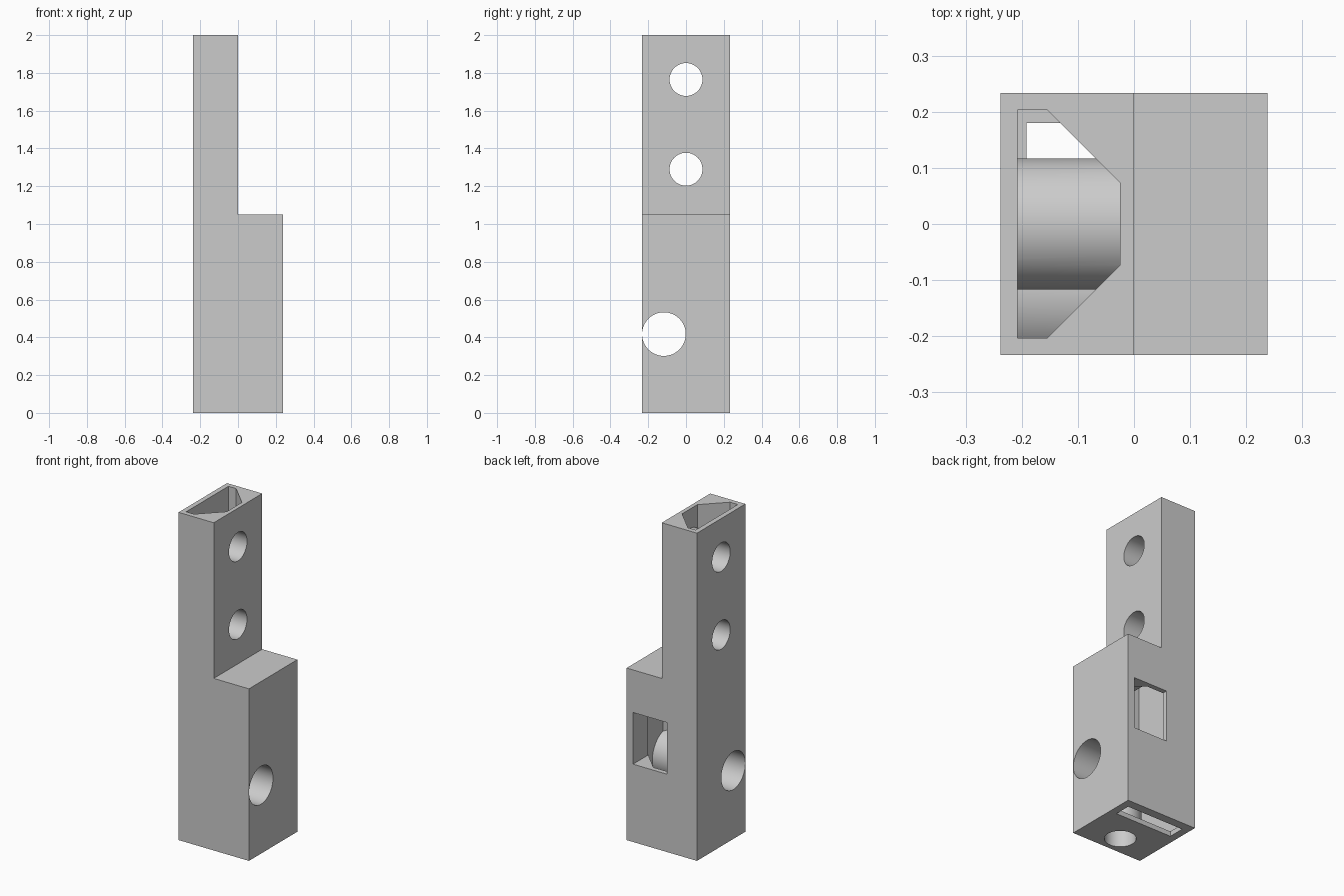
import bpy, bmesh, math
from mathutils import Matrix

cube = bpy.data.objects.get("Cube")
if cube:
    bpy.data.objects.remove(cube, do_unlink=True)

HALF_X, HALF_Y, WALL = 0.2375, 0.2335, 0.03
IN_X, IN_Y = HALF_X - WALL, HALF_Y - WALL
CHAMFER = 0.13


def link(name, bm):
    mesh = bpy.data.meshes.new(name)
    bmesh.ops.recalc_face_normals(bm, faces=bm.faces[:])
    bm.to_mesh(mesh)
    bm.free()
    obj = bpy.data.objects.new(name, mesh)
    bpy.context.collection.objects.link(obj)
    return obj


def prism(name, outline, direction):
    """Extrude a closed outline along a direction."""
    bm = bmesh.new()
    face = bm.faces.new([bm.verts.new(p) for p in outline])
    top = bmesh.ops.extrude_face_region(bm, geom=[face])["geom"]
    bmesh.ops.translate(bm, vec=direction,
                        verts=[v for v in top if isinstance(v, bmesh.types.BMVert)])
    return link(name, bm)


def box(name, x0, x1, y0, y1, z0, z1):
    return prism(name, [(x0, y0, z0), (x1, y0, z0), (x1, y1, z0), (x0, y1, z0)],
                 (0, 0, z1 - z0))


def cylinder(name, radius, length, centre, along_x=True):
    bm = bmesh.new()
    turn = Matrix.Rotation(math.pi / 2, 4, "Y") if along_x else Matrix()
    bmesh.ops.create_cone(bm, cap_ends=True, segments=64, radius1=radius, radius2=radius,
                          depth=length, matrix=Matrix.Translation(centre) @ turn)
    return link(name, bm)


def combine(target, cutter, operation="DIFFERENCE"):
    """Apply one boolean and discard the helper."""
    mod = target.modifiers.new("combine", "BOOLEAN")
    mod.operation, mod.solver, mod.object = operation, "EXACT", cutter
    bpy.context.view_layer.update()
    result = bpy.data.meshes.new_from_object(
        target.evaluated_get(bpy.context.evaluated_depsgraph_get()))
    target.modifiers.clear()
    target.data = result
    bpy.data.objects.remove(cutter, do_unlink=True)


def shaft(name, right, z0, z1):
    """Hollow with two chamfered corners on its +x side."""
    half = [(-IN_X, IN_Y), (right - CHAMFER, IN_Y), (right, IN_Y - CHAMFER)]
    outline = half + [(x, -y) for x, y in reversed(half)]
    return prism(name, [(x, y, z0) for x, y in outline], (0, 0, z1 - z0))


# Stepped outer body
profile = [(-HALF_X, 0), (HALF_X, 0), (HALF_X, 1.05), (0, 1.05), (0, 2), (-HALF_X, 2)]
body = prism("stepped_housing", [(x, -HALF_Y, z) for x, z in profile], (0, 2 * HALF_Y, 0))

# Inner chamber and the shaft rising from it to the open top
hollow = shaft("hollow", IN_X, WALL, 0.9)
combine(hollow, shaft("upper_shaft", -0.025, 0.5, 2.1), "UNION")

# Bores: centre y, centre z, radius; each runs through a tube across the hollow
bores = [(0, 1.765, 0.087), (0, 1.29, 0.087), (-0.117, 0.417, 0.1155)]
for y, z, r in bores:
    combine(hollow, cylinder("tube", r + WALL, 0.8, (0, y, z)))
combine(hollow, cylinder("inlet_tube", 0.087 + WALL, 0.5, (0, -0.117, 0.167), False))
combine(body, hollow)

for y, z, r in bores:
    combine(body, cylinder("bore", r, 0.8, (0, y, z)))
combine(body, cylinder("inlet_bore", 0.087, 0.5, (0, -0.117, 0.167), False))

# Rear window and bottom slot
combine(body, box("window", -0.036, 0.194, 0.08, 0.3, 0.475, 0.79))
combine(body, box("slot", -0.192, 0.192, 0.08, 0.18, -0.1, 0.1))

# Grey material
grey = bpy.data.materials.new("light_grey")
grey.use_nodes = True
colour = (0.6, 0.6, 0.6, 1)
grey.diffuse_color = colour
grey.node_tree.nodes["Principled BSDF"].inputs["Base Color"].default_value = colour
body.data.materials.clear()
body.data.materials.append(grey)
for face in body.data.polygons:
    face.material_index = 0

for obj in bpy.context.selected_objects:
    obj.select_set(False)
body.select_set(True)
bpy.context.view_layer.objects.active = body
bpy.ops.object.shade_smooth_by_angle(angle=math.radians(30))
